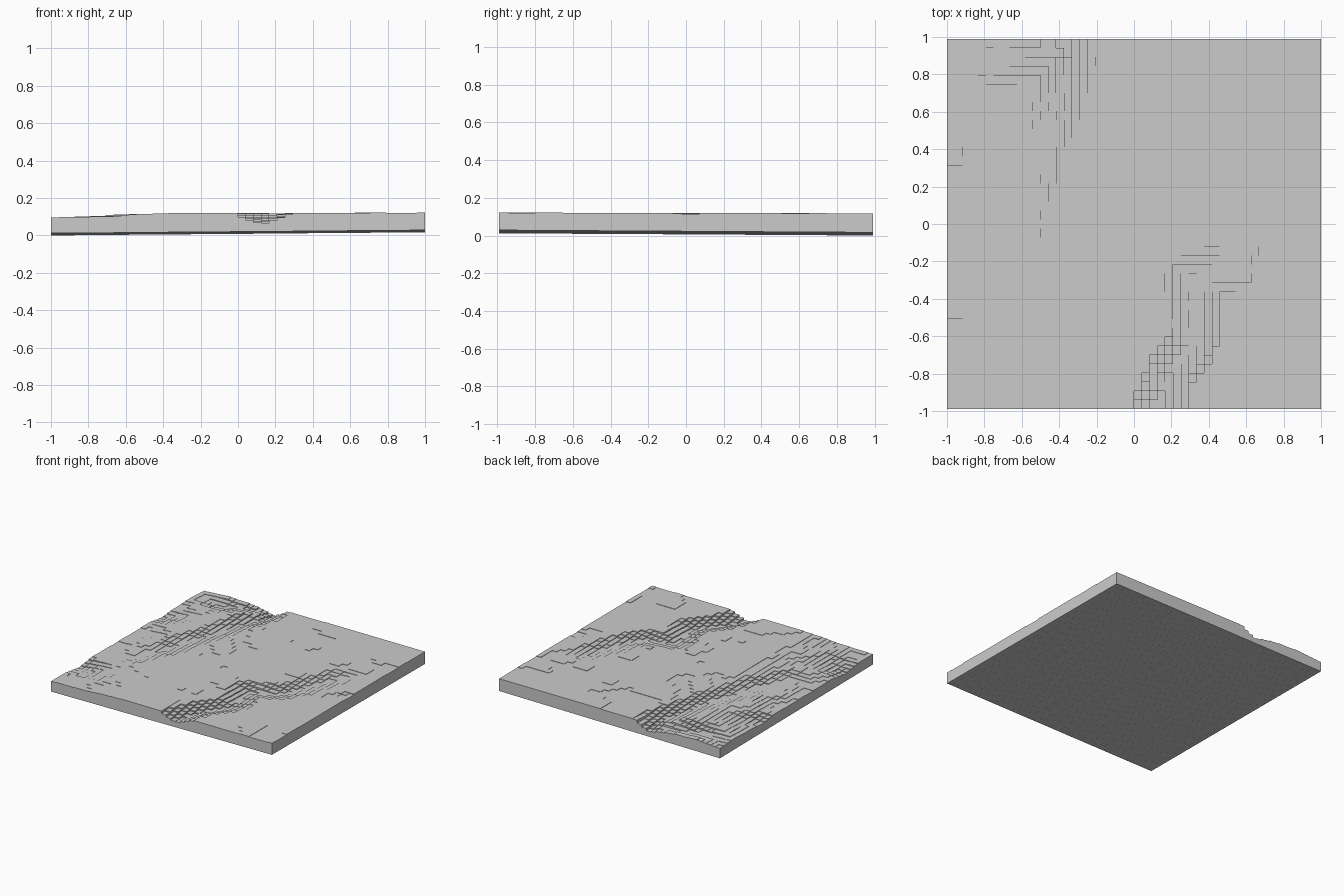
import bpy, bmesh, math
from mathutils import Vector, noise

if "Cube" in bpy.data.objects:
    bpy.data.objects.remove(bpy.data.objects["Cube"])

NX, NY = 48, 41            # terrain cells along x and y
HX, HY = 1.0, 0.99         # half sizes
DX, DY = 2 * HX / NX, 2 * HY / NY

# Eroded gullies: (radius, [(x, y, depth), ...])
GULLIES = [
    (0.14, [(0.12, -1, .062), (0.2, -.8, .045), (0.36, -.57, .035), (0.3, -.3, .032),
            (0.52, -.22, .026), (0.62, -.05, .02), (0.7, .2, .015), (0.78, .42, 0)]),
    (0.14, [(-.37, 1, .08), (-.35, .85, .045), (-.43, .6, .03), (-.47, .4, .022),
            (-.58, .15, .018), (-.62, -.05, .018), (-.74, -.28, .008)]),
    (0.13, [(-.38, .97, .06), (-.6, .9, .025), (-.75, .82, .022), (-.95, .92, .015)]),
    (0.15, [(-1, -.62, .025), (-.78, -.7, .008)]),
    (0.14, [(-1, .42, .02), (-.85, .66, .006)]),
    (0.08, [(1, .02, .01), (.9, .0, 0)]),
]


def carve(x, y):
    deepest = 0
    for radius, pts in GULLIES:
        for (ax, ay, ad), (bx, by, bd) in zip(pts, pts[1:]):
            ux, uy = bx - ax, by - ay
            t = ((x - ax) * ux + (y - ay) * uy) / (ux * ux + uy * uy)
            t = min(1, max(0, t))
            d = math.hypot(x - ax - t * ux, y - ay - t * uy)
            deepest = max(deepest, (ad + t * (bd - ad)) * max(0, 1 - d / radius) ** 0.8)
    return deepest


def top_height(x, y):
    base = 0.117 + 0.003 * x - 0.002 * y
    west = max(0, -x - 0.4) / 0.6
    base -= 0.022 * west
    base += (0.003 + 0.006 * west) * noise.noise(Vector((x * 5, y * 5, 3.1)))
    h = base - carve(x, y)
    return max(0.03, round(h / 0.003) * 0.003)


def bottom_height(x, y):
    return 0.0145 + 0.0085 * x - 0.006 * y


# Stepped ground slab made of flat square cells
bm = bmesh.new()
xs = [-HX + (i + 0.5) * DX for i in range(NX)]
ys = [-HY + (j + 0.5) * DY for j in range(NY)]
top = {(i, j): top_height(x, y) for i, x in enumerate(xs) for j, y in enumerate(ys)}
low = min(bottom_height(x, y) for x in xs for y in ys)
bot = {(i, j): bottom_height(x, y) - low for i, x in enumerate(xs) for j, y in enumerate(ys)}


def quad(*pts):
    bm.faces.new([bm.verts.new(p) for p in pts])


def wall(p, q, z0, z1):
    if z1 - z0 > 1e-6:
        quad((*p, z0), (*q, z0), (*q, z1), (*p, z1))


for (i, j), t in top.items():
    b = bot[i, j]
    x0, y0 = -HX + i * DX, -HY + j * DY
    x1, y1 = x0 + DX, y0 + DY
    quad((x0, y0, t), (x1, y0, t), (x1, y1, t), (x0, y1, t))
    quad((x0, y1, b), (x1, y1, b), (x1, y0, b), (x0, y0, b))
    # Risers against each neighbour, full walls on the outside
    for di, dj, p, q in ((0, -1, (x0, y0), (x1, y0)), (1, 0, (x1, y0), (x1, y1)),
                         (0, 1, (x1, y1), (x0, y1)), (-1, 0, (x0, y1), (x0, y0))):
        n = (i + di, j + dj)
        if n in top:
            wall(p, q, top[n], t)
            wall(p, q, b, bot[n])
        else:
            wall(p, q, b, t)

mesh = bpy.data.meshes.new("terrain_slab")
bm.to_mesh(mesh)
bm.free()
bpy.context.collection.objects.link(bpy.data.objects.new("terrain_slab", mesh))
